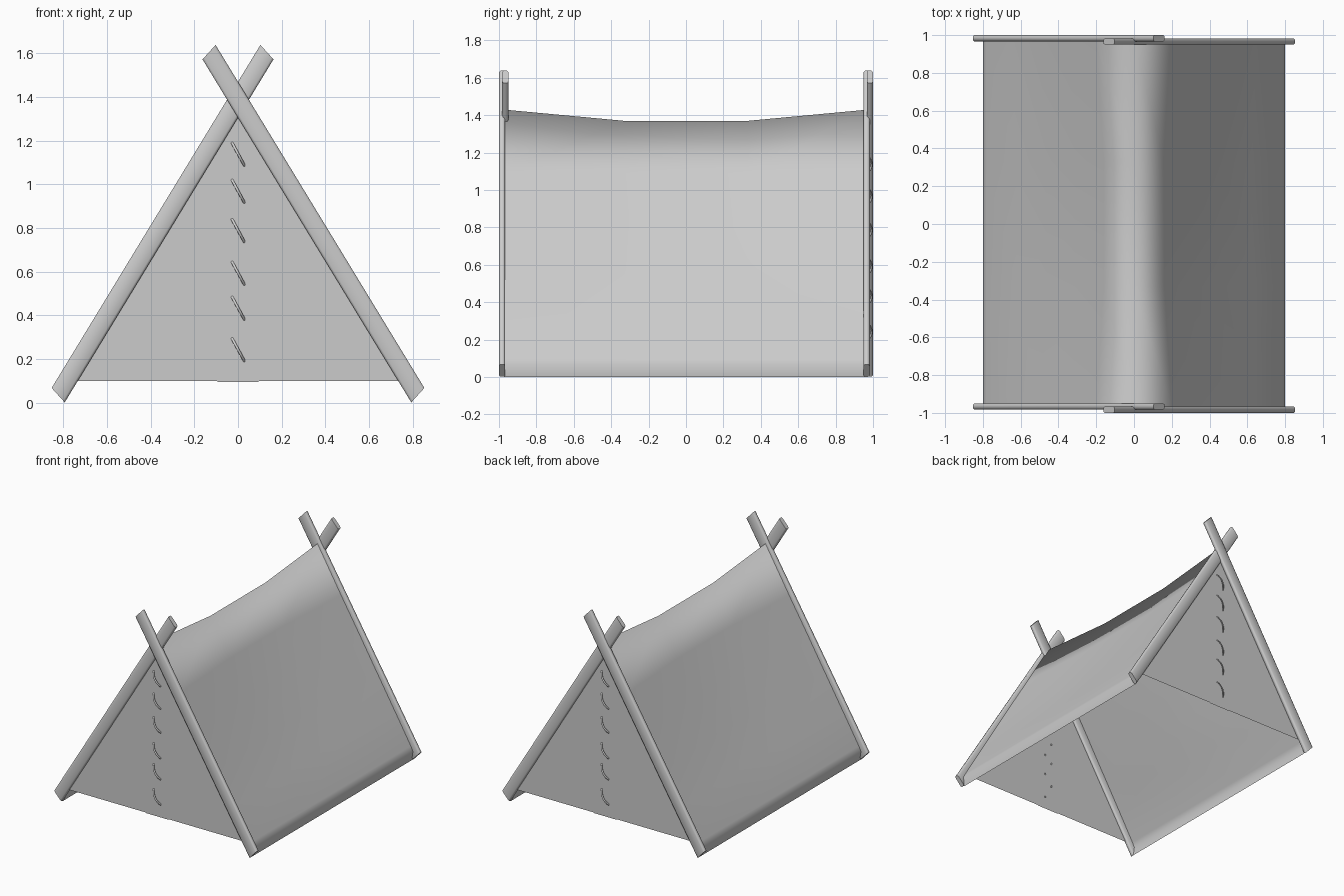
import bpy, bmesh, math
from mathutils import Vector, Matrix

if "Cube" in bpy.data.objects:
    bpy.data.objects.remove(bpy.data.objects["Cube"])

HALF_TURN = Matrix.Rotation(math.pi, 4, 'Z')


def make(name, verts, faces, smooth=None, turn=False):
    me = bpy.data.meshes.new(name)
    me.from_pydata(verts, [], faces)
    if turn:
        me.transform(HALF_TURN)
    bm = bmesh.new()
    bm.from_mesh(me)
    bmesh.ops.recalc_face_normals(bm, faces=bm.faces)
    bm.to_mesh(me)
    bm.free()
    ob = bpy.data.objects.new(name, me)
    bpy.context.collection.objects.link(ob)
    if smooth is not None:
        bpy.ops.object.select_all(action='DESELECT')
        ob.select_set(True)
        bpy.context.view_layer.objects.active = ob
        bpy.ops.object.shade_smooth_by_angle(angle=math.radians(smooth))
    return ob


def sweep(path, section):
    """Sweep a closed section (list of offsets) along path, with caps."""
    n = len(section)
    verts = [Vector(p) + o for p in path for o in section]
    faces = []
    for r in range(len(path) - 1):
        for i in range(n):
            j = (i + 1) % n
            faces.append((r * n + i, r * n + j, (r + 1) * n + j, (r + 1) * n + i))
    faces.append(tuple(range(n))[::-1])
    faces.append(tuple(range((len(path) - 1) * n, len(path) * n)))
    return verts, faces


def ellipse(u, v, n):
    return [u * math.cos(math.tau * i / n) + v * math.sin(math.tau * i / n) for i in range(n)]


# canvas cover: half profile (x, z, inward sag) hanging between the end poles
half = [(0.79, 0.0, 0), (0.8, 0.07, 0), (0.782, 0.105, 0), (0.645, 0.34, 0.02), (0.5, 0.585, 0.035),
        (0.35, 0.84, 0.04), (0.2, 1.09, 0.04)]
profile = half + [(0, 1.43, 0)] + [(-x, z, -s) for x, z, s in reversed(half)]
stations = [(-0.972, 0), (-0.33, 1), (0.33, 1), (0.972, 0)]
verts = [(x - s * k, y, z - 0.06 * k * (x == 0)) for y, k in stations for x, z, s in profile]
m = len(profile)
faces = [(r * m + i, r * m + i + 1, (r + 1) * m + i + 1, (r + 1) * m + i)
         for r in range(3) for i in range(m - 1)]
make("canvas_cover", verts, faces, 180)

# each end: two crossed poles, a door panel and its lacing
for end, turn in (("front", False), ("back", True)):
    for side, s, y in (("outer", 1, -0.983), ("inner", -1, -0.966)):
        path = [(s * 0.823, y, 0.035), (-s * 0.1325, y, 1.605)]
        u, w = Vector((s * 0.03, 0, 0.033)), Vector((0, 0.0165, 0))
        # flattened pole with rounded corners
        section = [u * a + w * b for a, b in ((1, -0.6), (1, 0.6), (0.75, 1), (-0.75, 1),
                                              (-1, 0.6), (-1, -0.6), (-0.75, -1), (0.75, -1))]
        v, f = sweep(path, section)
        make(f"{end}_{side}_pole", v, f, 65, turn)

    panel = [(-0.765, 0.1), (-0.1, 0.1), (-0.09, 0.096), (0.09, 0.096), (0.1, 0.1), (0.765, 0.1), (0, 1.41)]
    make(f"{end}_panel", [(x, -0.968, z) for x, z in panel],
         [(i, i + 1, 6) for i in range(5)], turn=turn)

    for k, z in enumerate((1.14, 0.97, 0.79, 0.595, 0.435, 0.245)):
        path = []
        for i in range(9):
            t = -1 + i / 4
            path.append((0.03 * t, -0.964 - 0.029 * (1 - t * t), z - 0.055 * t))
        v, f = sweep(path, ellipse(Vector((0.005, 0, 0.003)), Vector((0, 0.005, 0.003)), 8))
        make(f"{end}_lace_{k + 1}", v, f, 50, turn)
